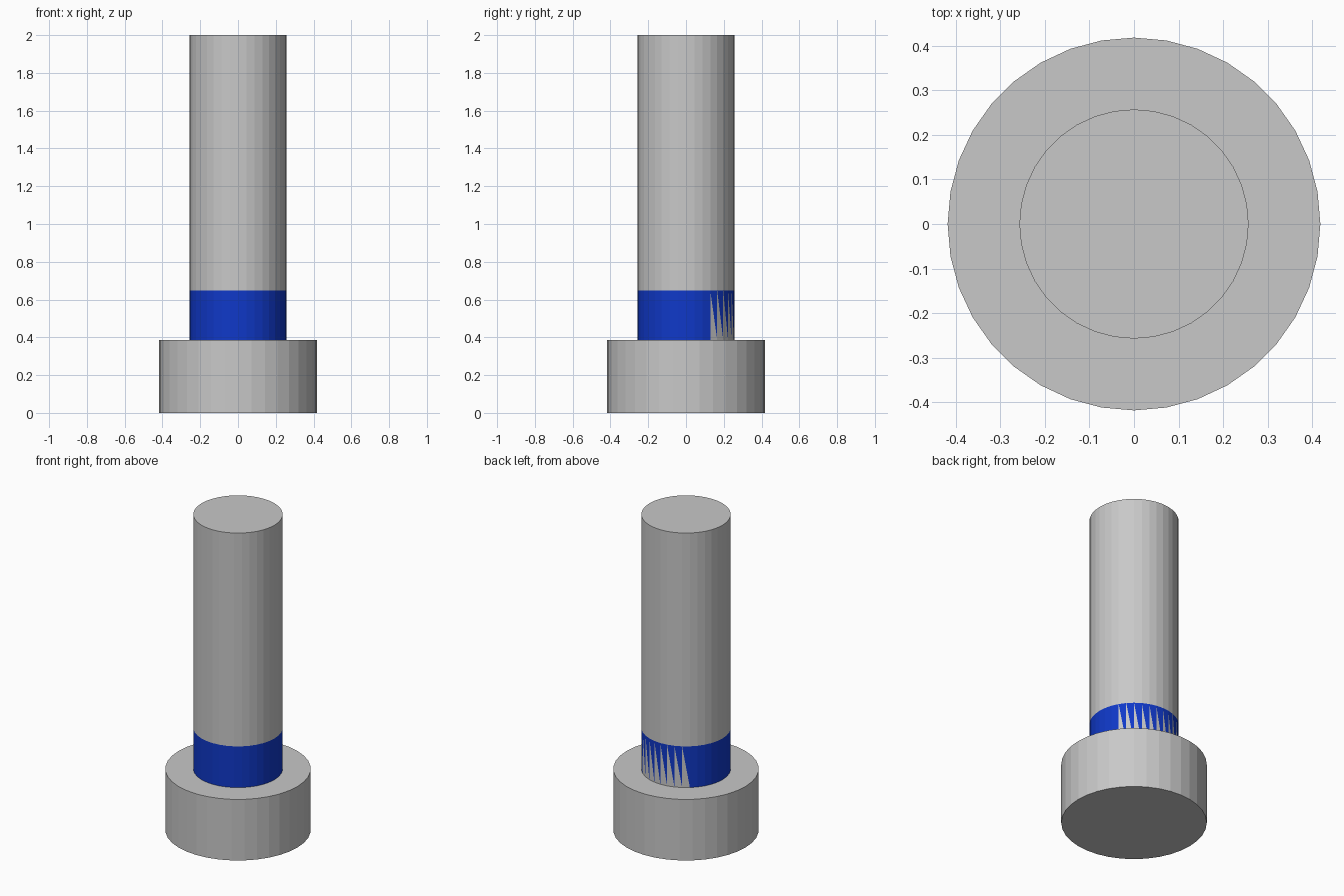
import bpy, bmesh, math
from mathutils import Matrix

cube = bpy.data.objects.get("Cube")
if cube:
    bpy.data.objects.remove(cube, do_unlink=True)

SIDES = 36
HEAD_RADIUS, SHANK_RADIUS = 0.418, 0.257
HEAD_TOP, BAND_TOP, SHANK_TOP = 0.387, 0.648, 2.0


def make_material(name, rgb):
    mat = bpy.data.materials.new(name)
    mat.use_nodes = True
    mat.diffuse_color = (*rgb, 1)
    mat.node_tree.nodes["Principled BSDF"].inputs["Base Color"].default_value = (*rgb, 1)
    return mat


def angle(co):
    return math.degrees(math.atan2(co.y, co.x))


def make_cylinder(name, radius, bottom, top, materials, edit=None):
    bm = bmesh.new()
    bmesh.ops.create_cone(bm, cap_ends=True, segments=SIDES, radius1=radius,
                          radius2=radius, depth=top - bottom,
                          matrix=Matrix.Translation((0, 0, (top + bottom) / 2)))
    if edit:
        edit(bm)
    mesh = bpy.data.meshes.new(name)
    bm.to_mesh(mesh)
    bm.free()
    for mat in materials:
        mesh.materials.append(mat)
    obj = bpy.data.objects.new(name, mesh)
    bpy.context.collection.objects.link(obj)
    return obj


def cut_teeth(bm):
    # Split the rear facets diagonally and leave their lower halves bare metal
    middle = (HEAD_TOP + BAND_TOP) / 2
    sides = [f for f in bm.faces if abs(f.normal.z) < 0.5]
    for face in sides:
        if 30 < angle(face.calc_center_median()) < 130:
            upper = [v for v in face.verts if v.co.z > middle]
            lower = [v for v in face.verts if v.co.z < middle]
            start = min(upper, key=lambda v: angle(v.co))
            end = max(lower, key=lambda v: angle(v.co))
            bmesh.utils.face_split(face, start, end)
    bm.normal_update()
    for face in bm.faces:
        if len(face.verts) == 3 and face.calc_center_median().z < middle:
            face.material_index = 1


steel = make_material("grey steel", (0.58, 0.58, 0.58))
blue = make_material("blue band", (0.005, 0.04, 0.58))

# Broad head, blue collar band and long plain shank
make_cylinder("head", HEAD_RADIUS, 0, HEAD_TOP, [steel])
make_cylinder("collar_band", SHANK_RADIUS, HEAD_TOP, BAND_TOP, [blue, steel], cut_teeth)
make_cylinder("shank", SHANK_RADIUS, BAND_TOP, SHANK_TOP, [steel])
